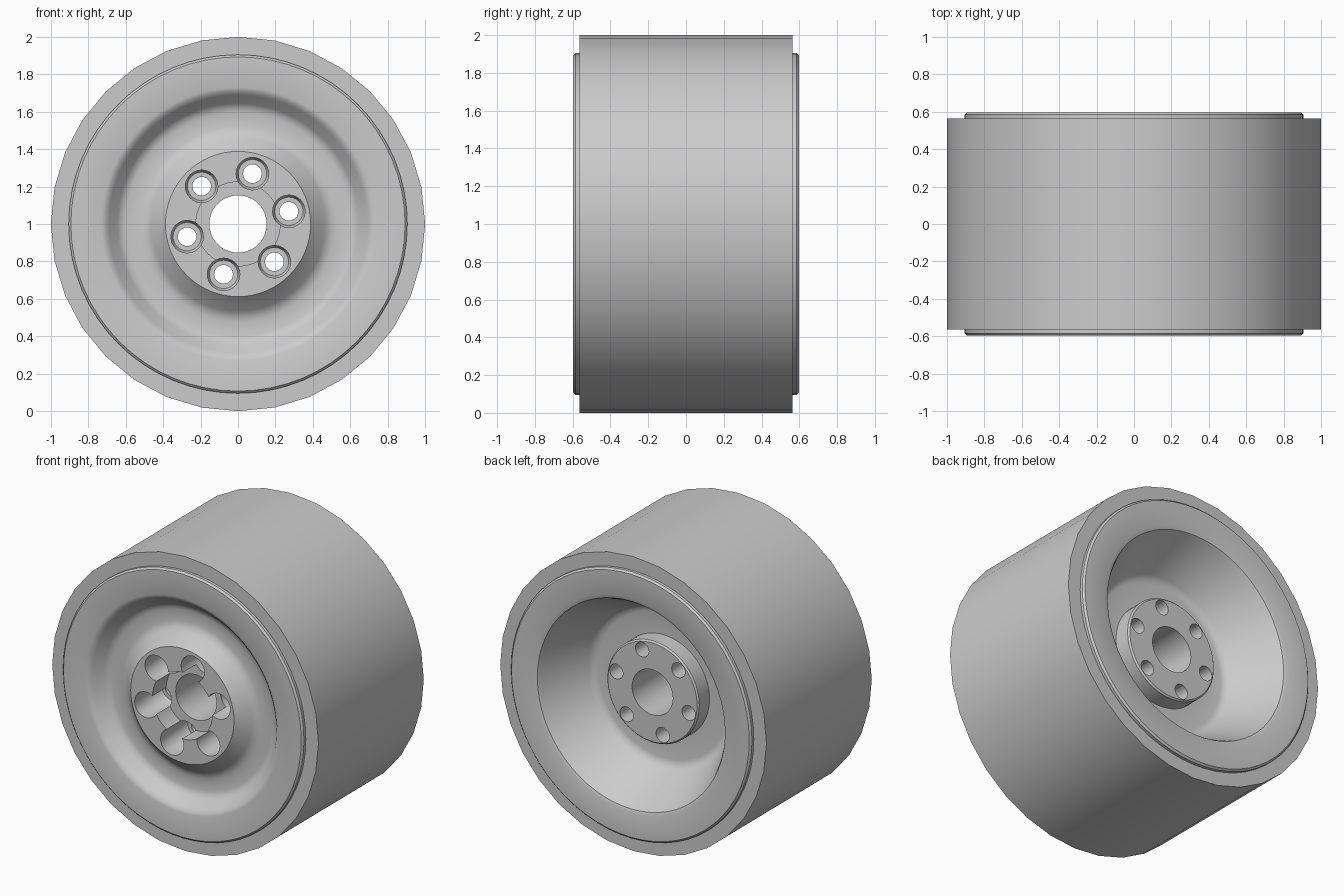
import bpy, bmesh, math
from mathutils import Vector

cube = bpy.data.objects.get("Cube")
if cube:
    bpy.data.objects.remove(cube, do_unlink=True)

grey = bpy.data.materials.new("plain grey")
grey.use_nodes = True
colour = (0.6, 0.6, 0.6, 1)
grey.diffuse_color = colour
grey.node_tree.nodes["Principled BSDF"].inputs["Base Color"].default_value = colour


def lathe(name, profile, segments, centre=(0, 0, 1)):
    """Spin a closed (radius, y) profile around the y direction."""
    bm = bmesh.new()
    rings = []
    for i in range(segments):
        a = 2 * math.pi * i / segments
        rings.append([bm.verts.new(Vector((r * math.cos(a), y, r * math.sin(a))) + Vector(centre))
                      for r, y in profile])
    n = len(profile)
    for i in range(segments):
        here, there = rings[i], rings[(i + 1) % segments]
        for j in range(n):
            k = (j + 1) % n
            if profile[j][0] or profile[k][0]:
                bm.faces.new((here[j], here[k], there[k], there[j]))
    bmesh.ops.remove_doubles(bm, verts=bm.verts, dist=1e-5)
    bmesh.ops.dissolve_degenerate(bm, edges=bm.edges, dist=1e-5)
    bmesh.ops.recalc_face_normals(bm, faces=bm.faces)
    mesh = bpy.data.meshes.new(name)
    bm.to_mesh(mesh)
    bm.free()
    mesh.materials.append(grey)
    obj = bpy.data.objects.new(name, mesh)
    bpy.context.collection.objects.link(obj)
    return obj


def activate(obj):
    bpy.ops.object.select_all(action='DESELECT')
    obj.select_set(True)
    bpy.context.view_layer.objects.active = obj


# Plain tyre band
tyre = lathe("tyre", [(0.88, -0.565), (1, -0.565), (1, 0.565), (0.88, 0.565)], 32)

# Rim: front groove and hub, bore, rear pad and rear dish
front = [(0.905, -0.565), (0.905, -0.585), (0.893, -0.597), (0.73, -0.597),
         (0.71, -0.59), (0.69, -0.572), (0.645, -0.518), (0.625, -0.502),
         (0.6, -0.495), (0.52, -0.495), (0.49, -0.502), (0.465, -0.52), (0.388, -0.597)]
bore = [(0.225, -0.597), (0.225, -0.45), (0.153, -0.45), (0.153, 0.36)]
rear = [(0.335, 0.36), (0.345, 0.35), (0.345, 0.24), (0.49, 0.24), (0.52, 0.247),
        (0.545, 0.27), (0.69, 0.565), (0.705, 0.588), (0.73, 0.597),
        (0.893, 0.597), (0.905, 0.585)]
rim = lathe("rim", front + bore + rear, 64)

# Six stepped bolt holes
step = [(0, -0.7), (0.087, -0.7), (0.087, -0.34), (0.076, -0.32),
        (0.05, -0.32), (0.05, 0.6), (0, 0.6)]
for i in range(6):
    a = math.radians(14 + 60 * i)
    cutter = lathe("bolt_hole_cutter", step, 24,
                   (0.28 * math.cos(a), 0, 1 + 0.28 * math.sin(a)))
    cutter.hide_render = True
    cut = rim.modifiers.new("bolt_hole", 'BOOLEAN')
    cut.operation = 'DIFFERENCE'
    cut.solver = 'EXACT'
    cut.object = cutter
    activate(rim)
    bpy.ops.object.modifier_apply(modifier=cut.name)
    bpy.data.objects.remove(cutter, do_unlink=True)

for obj in (tyre, rim):
    activate(obj)
    bpy.ops.object.shade_smooth_by_angle(angle=math.radians(35))
